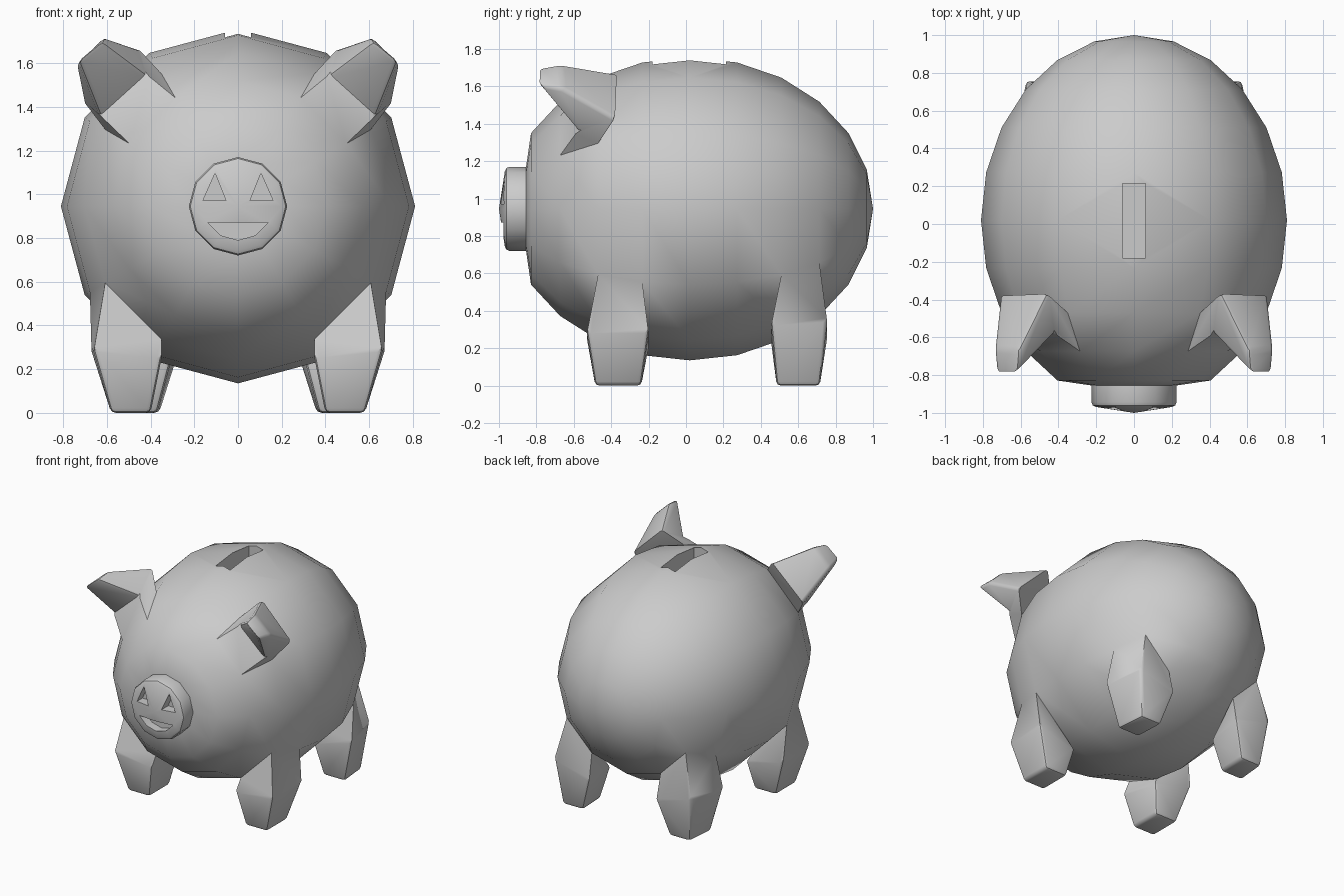
import bpy, bmesh
from math import sin, cos, radians

if "Cube" in bpy.data.objects:
    bpy.data.objects.remove(bpy.data.objects["Cube"])

N, CZ = 12, 0.945
bm = bmesh.new()


def ring(r, y):
    return [bm.verts.new((r * cos(radians(30 * j)), y, CZ + r * sin(radians(30 * j))))
            for j in range(N)]


# Body: twelve-sided egg along y, flattened at the front, snout drawn out of it
rings = [None]
for i in range(1, 11):
    t = radians(15 * i)
    rings.append(ring(0.81 * sin(t), 0.02 + 0.98 * cos(t)))
rings += [ring(0.225, -0.855), ring(0.225, -0.965)]
rear = bm.verts.new((0, 1.0, CZ))
tip = bm.verts.new((0, -1.0, CZ))
for j in range(N):
    k = (j + 1) % N
    bm.faces.new((rear, rings[1][j], rings[1][k]))
    bm.faces.new((tip, rings[-1][k], rings[-1][j]))
    for a, b in zip(rings[1:-1], rings[2:]):
        bm.faces.new((a[j], b[j], b[k], a[k]))

bevel_edges = [bm.edges.get((rings[-1][j], rings[-1][(j + 1) % N])) for j in range(N)]


# Limbs: pull one body panel on each side out through the given loops
def limb(i, j, loops):
    for side in (1, -1):
        a, b = (j, (j + 1) % N) if side == 1 else ((6 - j) % N, (5 - j) % N)
        prev = [rings[i][a], rings[i][b], rings[i + 1][b], rings[i + 1][a]]
        bm.faces.remove(bm.faces.get(prev))
        for n, pts in enumerate(loops):
            cur = [bm.verts.new((side * x, y, z)) for x, y, z in pts]
            for q in range(4):
                w = (q + 1) % 4
                bm.faces.new((prev[q], prev[w], cur[w], cur[q]))
                if n:
                    bevel_edges.append(bm.edges.get((prev[q], cur[q])))
            prev = cur
        bm.faces.new(prev)
        bevel_edges.extend(bm.edges.get((prev[q], prev[(q + 1) % 4])) for q in range(4))


# Front legs
limb(7, 10, [[(.36, -.20, .20), (.67, -.20, .28), (.66, -.53, .28), (.35, -.53, .25)],
             [(.40, -.24, 0), (.58, -.24, 0), (.58, -.485, 0), (.40, -.485, 0)]])
# Back legs
limb(3, 10, [[(.28, .755, .25), (.57, .755, .34), (.63, .455, .32), (.31, .455, .23)],
             [(.36, .715, 0), (.53, .715, 0), (.55, .485, 0), (.37, .485, 0)]])
# Ears, bending forward
limb(8, 1, [[(.71, -.38, 1.43), (.46, -.37, 1.67), (.42, -.58, 1.55), (.63, -.58, 1.36)],
            [(.74, -.66, 1.59), (.61, -.67, 1.72), (.62, -.79, 1.70), (.73, -.79, 1.61)]])

bmesh.ops.recalc_face_normals(bm, faces=bm.faces)
bmesh.ops.bevel(bm, geom=bevel_edges, offset=0.022, segments=2, profile=0.5, affect='EDGES')
mesh = bpy.data.meshes.new("pig_bank_body")
bm.to_mesh(mesh)
bm.free()
body = bpy.data.objects.new("pig_bank_body", mesh)
bpy.context.collection.objects.link(body)


# Cutters: an x-z outline extruded along y
def cutter(name, outline, y0, y1):
    c = bmesh.new()
    front = [c.verts.new((x, y0, z)) for x, z in outline]
    back = [c.verts.new((x, y1, z)) for x, z in outline]
    n = len(outline)
    c.faces.new(front)
    c.faces.new(back[::-1])
    for q in range(n):
        w = (q + 1) % n
        c.faces.new((front[q], back[q], back[w], front[w]))
    bmesh.ops.recalc_face_normals(c, faces=c.faces)
    me = bpy.data.meshes.new(name)
    c.to_mesh(me)
    c.free()
    ob = bpy.data.objects.new(name, me)
    bpy.context.collection.objects.link(ob)
    ob.hide_render = True
    return ob


# Coin slot, two nostril triangles and a smile on the snout
cutters = [cutter("coin_slot_cutter", [(-.06, 1.6), (.06, 1.6), (.06, 1.9), (-.06, 1.9)], -.18, .215)]
for s in (1, -1):
    cutters.append(cutter("nostril_cutter", [(s * .055, .972), (s * .16, .972), (s * .105, 1.096)], -1.1, -.91))
cutters.append(cutter("smile_cutter", [(-.14, .872), (-.08, .812), (0, .79), (.08, .812), (.14, .872)], -1.1, -.91))

bpy.context.view_layer.objects.active = body
body.select_set(True)
for c in cutters:
    m = body.modifiers.new("cut", 'BOOLEAN')
    m.operation, m.solver, m.object = 'DIFFERENCE', 'EXACT', c
    bpy.ops.object.modifier_apply(modifier=m.name)
for c in cutters:
    bpy.data.objects.remove(c)
bpy.ops.object.shade_smooth_by_angle(angle=radians(38))
